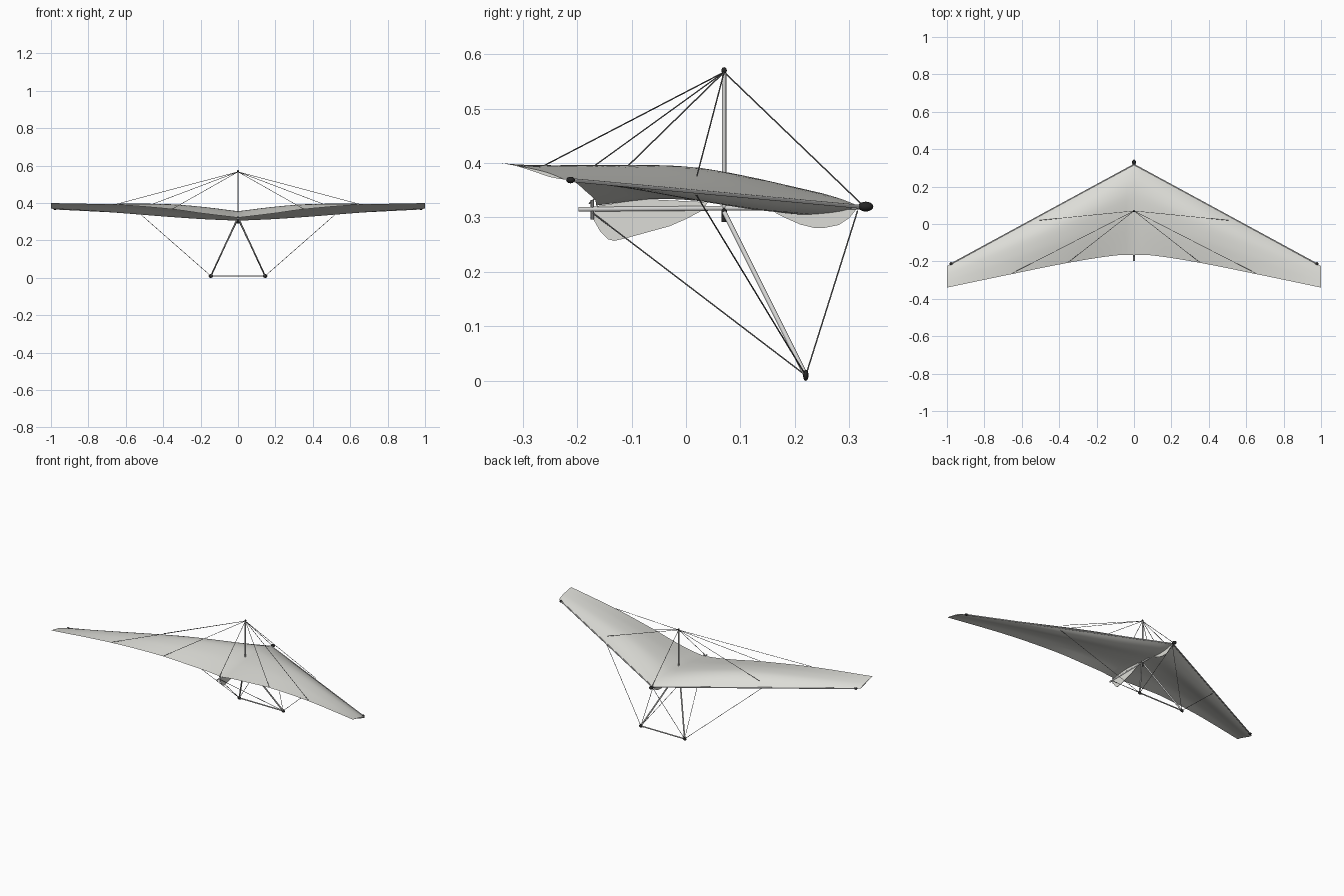
import bpy, math
from mathutils import Vector

if "Cube" in bpy.data.objects:
    bpy.data.objects.remove(bpy.data.objects["Cube"])


def material(name, rgb):
    m = bpy.data.materials.new(name)
    m.diffuse_color = (*rgb, 1)
    m.use_nodes = True
    m.node_tree.nodes["Principled BSDF"].inputs["Base Color"].default_value = m.diffuse_color
    return m


CLOTH = material("pale sailcloth", (0.72, 0.72, 0.68))
METAL = material("light metal", (0.66, 0.66, 0.65))
DARK = material("black fittings", (0.02, 0.02, 0.02))
CABLE = material("grey cable", (0.2, 0.2, 0.2))


def mesh_object(name, verts, faces, mat, smooth=True):
    me = bpy.data.meshes.new(name)
    me.from_pydata(verts, [], faces)
    me.materials.append(mat)
    ob = bpy.data.objects.new(name, me)
    bpy.context.collection.objects.link(ob)
    if smooth:
        bpy.context.view_layer.objects.active = ob
        ob.select_set(True)
        bpy.ops.object.shade_smooth_by_angle(angle=math.radians(50))
        ob.select_set(False)
    return ob


def rod(name, a, b, r, mat, n=12):
    a, b = Vector(a), Vector(b)
    d = b - a
    bpy.ops.mesh.primitive_cylinder_add(vertices=n, radius=r, depth=d.length, location=(a + b) / 2,
                                        rotation=d.to_track_quat('Z', 'Y').to_euler())
    ob = bpy.context.object
    ob.name = name
    ob.data.materials.append(mat)
    bpy.ops.object.shade_smooth_by_angle(angle=math.radians(40))
    return ob


def ball(name, loc, size, mat):
    bpy.ops.mesh.primitive_uv_sphere_add(segments=16, ring_count=10, radius=1, location=loc)
    ob = bpy.context.object
    ob.name = name
    ob.scale = size
    ob.data.materials.append(mat)
    bpy.ops.object.shade_smooth()
    return ob


def lookup(points, x):
    """Smooth interpolation (cubic Hermite) through (x, value) points."""
    n = len(points)
    slope = lambda i: ((points[min(i + 1, n - 1)][1] - points[max(i - 1, 0)][1])
                       / (points[min(i + 1, n - 1)][0] - points[max(i - 1, 0)][0]))
    for i in range(n - 1):
        (x0, v0), (x1, v1) = points[i], points[i + 1]
        if x <= x1 or i == n - 2:
            h = x1 - x0
            t = (x - x0) / h
            return ((2*t**3 - 3*t*t + 1) * v0 + (t**3 - 2*t*t + t) * h * slope(i)
                    + (3*t*t - 2*t**3) * v1 + (t**3 - t*t) * h * slope(i + 1))


# Sail: spanwise stations, upper and lower skin between leading and trailing edge
TE_Y = [(0, -.165), (.1, -.168), (.35, -.207), (.65, -.267), (1, -.34)]
TE_Z = [(0, .322), (.2, .346), (.35, .367), (.65, .391), (1, .40)]
CAMBER = [(0, .036), (.2, .045), (.4, .043), (.7, .023), (1, .005)]
UPPER = [(0, 0), (.08, .42), (.2, .83), (.35, 1), (.6, .78), (.8, .42), (1, 0)]
LOWER = [(0, 0), (.1, -.30), (.25, -.40), (.5, .10), (.75, .36), (.9, .18), (1, -.02)]


def leading(x):
    return .32 - .545 * abs(x), .32 + .05 * abs(x)


def sail_point(x, t, skin):
    u = abs(x)
    ly, lz = leading(u)
    ty, tz = lookup(TE_Y, u), lookup(TE_Z, u)
    return (x, ly + (ty - ly) * t, lz + (tz - lz) * t + lookup(CAMBER, u) * lookup(skin, t))


NX, NT = 48, 20
ts = [(i / NT) ** 1.4 for i in range(NT + 1)]
verts, faces = [], []
for i in range(NX + 1):
    x = -1 + 2 * i / NX
    verts += [sail_point(x, t, UPPER) for t in ts]
    verts += [sail_point(x, t, LOWER) for t in ts[1:-1][::-1]]
ring = 2 * NT
for i in range(NX):
    for j in range(ring):
        k = (j + 1) % ring
        faces.append((i*ring + j, i*ring + k, (i+1)*ring + k, (i+1)*ring + j))
faces += [tuple(reversed(range(ring))), tuple(NX * ring + j for j in range(ring))]
sail = mesh_object("sail", verts, faces, CLOTH)


# Flat cloth pockets hanging on the centre line
def pocket(name, outline):
    n = len(outline)
    w = .0012
    v = [(-w, y, z) for y, z in outline] + [(w, y, z) for y, z in outline]
    f = [tuple(range(n)), tuple(reversed(range(n, 2 * n)))]
    f += [(i, i + n, (i + 1) % n + n, (i + 1) % n) for i in range(n)]
    return mesh_object(name, v, f, CLOTH, False)


pocket("rear_keel_pocket", [(-.163, .321), (-.172, .30), (-.158, .275), (-.143, .26), (-.132, .257),
                            (-.11, .262), (-.07, .273), (-.03, .284), (0, .297), (.03, .313),
                            (.04, .328), (-.08, .334)])
pocket("front_keel_pocket", [(.315, .318), (.30, .299), (.28, .286), (.255, .281), (.235, .281),
                             (.21, .287), (.185, .298), (.165, .308), (.16, .325)])

# Frame: keel, king post, leading edge spars, control bar
rod("keel", (0, -.197, .315), (0, .32, .319), .0045, METAL)
rod("king_post", (0, .07, .315), (0, .07, .565), .004, METAL)
ball("king_post_cap", (0, .07, .57), (.005, .005, .006), DARK)
ball("nose_cap", (0, .33, .32), (.011, .014, .009), DARK)
rod("apex_bracket", (0, .07, .292), (0, .07, .318), .005, DARK)
rod("rear_keel_bracket", (0, -.172, .296), (0, -.172, .332), .003, CABLE)
rod("base_bar", (-.145, .22, .010), (.145, .22, .010), .0035, METAL)

TOP = (0, .07, .567)
W = .0013
for s, side in ((-1, "left"), (1, "right")):
    ly, lz = leading(.975)
    rod(side + "_leading_spar", (0, .318, .32), (s * .975, ly, lz), .0035, METAL)
    ball(side + "_spar_cap", (s * .978, leading(.978)[0] + .001, lz), (.009, .008, .006), DARK)
    corner = (s * .145, .22, .010)
    rod(side + "_down_tube", corner, (s * .006, .07, .31), .0042, METAL)
    ball(side + "_corner_fitting", corner, (.012, .005, .010), DARK)
    # rigging wires on each side
    rod(side + "_lower_front_wire", corner, (0, .315, .312), W, CABLE, 6)
    rod(side + "_lower_rear_wire", corner, (0, -.175, .311), W, CABLE, 6)
    rod(side + "_lower_side_wire", corner, (s * .53, .015, .348), W, CABLE, 6)
    rod(side + "_upper_side_wire", TOP, (s * .505, .02, .376), W, CABLE, 6)
    rod(side + "_upper_inner_wire", TOP, (s * .35, -.204, .369), W, CABLE, 6)
    rod(side + "_upper_outer_wire", TOP, (s * .65, -.263, .394), W, CABLE, 6)

# Centre wires above the sail
rod("upper_front_wire", TOP, (0, .322, .325), W, CABLE, 6)
rod("upper_rear_wire", TOP, (0, -.178, .325), W, CABLE, 6)
